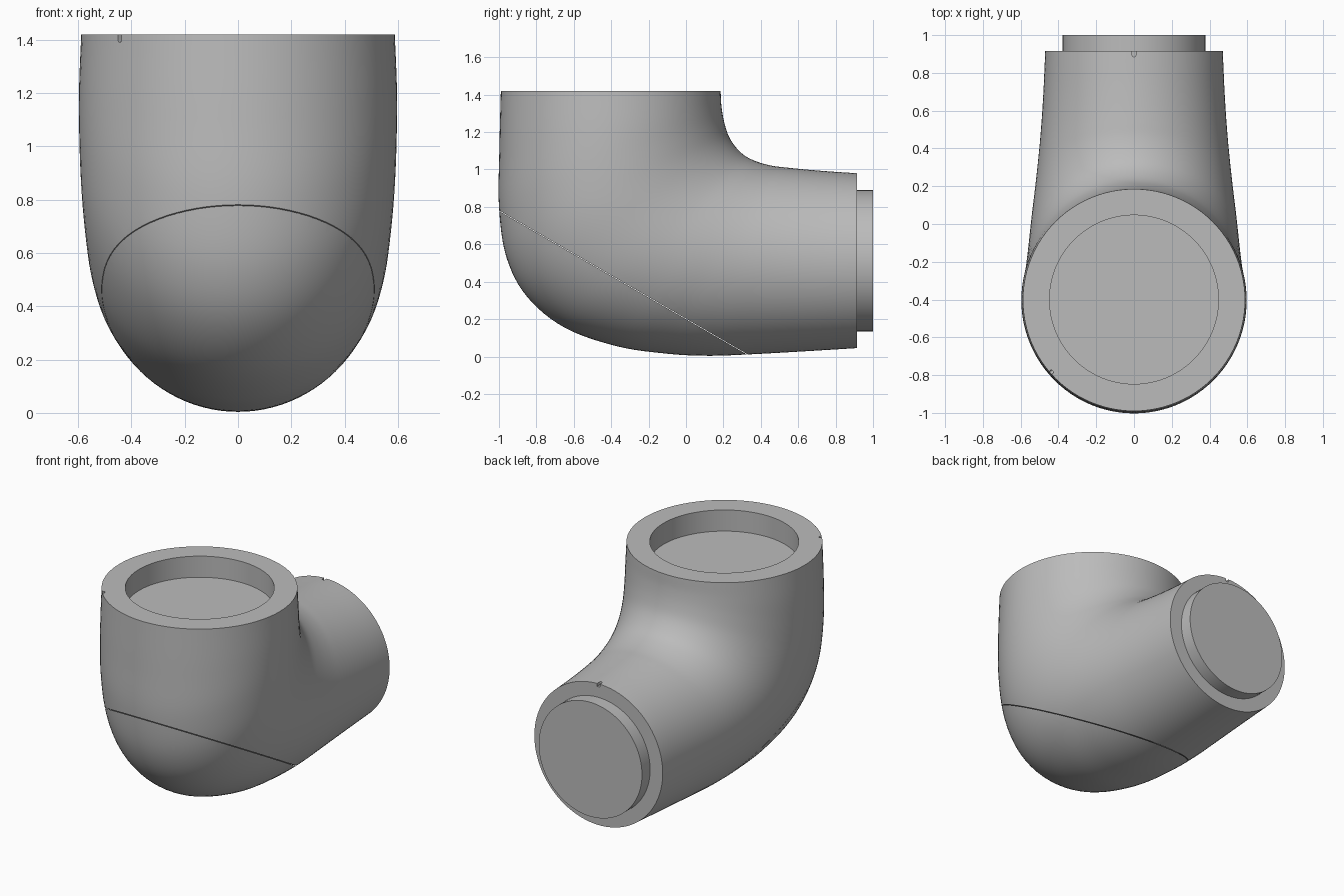
import bpy, bmesh, math
from mathutils import Vector, Matrix

cube = bpy.data.objects.get("Cube")
if cube:
    bpy.data.objects.remove(cube, do_unlink=True)

SEG, STEPS = 96, 6

grey = bpy.data.materials.new("plain_grey")
grey.use_nodes = True
grey.diffuse_color = (0.5, 0.5, 0.5, 1)
grey.node_tree.nodes["Principled BSDF"].inputs["Base Color"].default_value = (0.5, 0.5, 0.5, 1)

# Elbow sections: heel point (y, z), throat point (y, z), half width
SECTIONS = [
    (-.99, 1.42, .185, 1.42, .588),
    (-.998, 1.10, .19, 1.335, .596),
    (-1.0, .80, .205, 1.25, .595),
    (-.96, .53, .23, 1.175, .588),
    (-.85, .32, .27, 1.115, .576),
    (-.65, .155, .32, 1.07, .562),
    (-.37, .055, .385, 1.04, .544),
    (-.10, .015, .46, 1.02, .524),
    (.12, .004, .54, 1.01, .508),
    (.35, .012, .64, 1.0, .493),
    (.62, .027, .76, .99, .48),
    (.915, .045, .915, .98, .47),
]


def smooth_path(points):
    """Catmull-Rom through the section values."""
    pts = [Vector(p) for p in points]
    pts = [pts[0] * 2 - pts[1]] + pts + [pts[-1] * 2 - pts[-2]]
    out = []
    for a, b, c, d in zip(pts, pts[1:], pts[2:], pts[3:]):
        for i in range(STEPS):
            t = i / STEPS
            out.append(0.5 * (2 * b + (c - a) * t + (2 * a - 5 * b + 4 * c - d) * t * t
                              + (3 * b - a - 3 * c + d) * t ** 3))
    return out + [pts[-2]]


def add_ring(bm, section):
    heel, throat = Vector((0, *section[:2])), Vector((0, *section[2:4]))
    mid, arm = (heel + throat) / 2, (heel - throat) / 2
    side = Vector((section[4], 0, 0))
    angles = [2 * math.pi * i / SEG for i in range(SEG)]
    return [bm.verts.new(mid + arm * math.cos(a) + side * math.sin(a)) for a in angles]


def make_object(name, bm):
    bmesh.ops.recalc_face_normals(bm, faces=bm.faces)
    mesh = bpy.data.meshes.new(name)
    bm.to_mesh(mesh)
    bm.free()
    mesh.materials.append(grey)
    obj = bpy.data.objects.new(name, mesh)
    bpy.context.collection.objects.link(obj)
    return obj


def activate(obj):
    bpy.ops.object.select_all(action='DESELECT')
    obj.select_set(True)
    bpy.context.view_layer.objects.active = obj


# Whole solid: socket recess, bent shell, then spigot
def elbow_solid():
    recess = [(-.847, z, .047, z, .447) for z in (1.28, 1.42)]
    spigot = [(y, .134, y, .89, .378) for y in (.915, 1.0)]
    bm = bmesh.new()
    rings = [add_ring(bm, s) for s in recess + smooth_path(SECTIONS) + spigot]
    for r, s in zip(rings, rings[1:]):
        for i in range(SEG):
            j = (i + 1) % SEG
            bm.faces.new((r[i], r[j], s[j], s[i]))
    bm.faces.new(rings[0])
    bm.faces.new(rings[-1])
    return bm


# The seam plane splits the heel from the rest, leaving a hairline joint
def split_part(name, keep_above):
    bm = elbow_solid()
    normal = Vector((0, .77, 1.33)).normalized()
    shift = .0015 if keep_above else -.0015
    cut = bmesh.ops.bisect_plane(
        bm, geom=bm.verts[:] + bm.edges[:] + bm.faces[:], dist=1e-5,
        plane_co=Vector((0, -1, .78)) + normal * shift, plane_no=normal,
        clear_inner=keep_above, clear_outer=not keep_above)
    edges = [e for e in cut["geom_cut"] if isinstance(e, bmesh.types.BMEdge) and e.is_boundary]
    bmesh.ops.holes_fill(bm, edges=edges, sides=0)
    return make_object(name, bm)


# Small U-shaped index mark: out = away from the surface, up = open end
def notch_cutter(name, origin, out, up):
    out, up = Vector(out).normalized(), Vector(up)
    across = out.cross(up)
    r, depth = .010, .02
    shape = [(r, .02), (-r, .02)]
    for i in range(13):
        a = math.pi + math.pi * i / 12
        shape.append((r * math.cos(a), -.02 + r * math.sin(a)))
    bm = bmesh.new()
    verts = [bm.verts.new(Vector(origin) + across * u + up * v - out * depth) for u, v in shape]
    face = bm.faces.new(verts)
    grown = bmesh.ops.extrude_face_region(bm, geom=[face])
    moved = [v for v in grown["geom"] if isinstance(v, bmesh.types.BMVert)]
    bmesh.ops.translate(bm, verts=moved, vec=out * depth * 3)
    cutter = make_object(name, bm)
    cutter.hide_render = True
    return cutter


body = split_part("elbow_body", True)
heel = split_part("heel_cap", False)

k = .588 * math.sqrt(.5)
cutters = [
    notch_cutter("socket_notch_cutter", (-.03 - k, -.375 - k, 1.42), (-1, -.8, 0), (0, 0, 1)),
    notch_cutter("spigot_notch_cutter", (0, .915, .98), (0, 0, 1), (0, 1, 0)),
]
activate(body)
for cutter in cutters:
    mod = body.modifiers.new("notch", 'BOOLEAN')
    mod.operation, mod.solver, mod.object = 'DIFFERENCE', 'EXACT', cutter
    bpy.ops.object.modifier_apply(modifier=mod.name)
    bpy.data.objects.remove(cutter, do_unlink=True)

for part in (body, heel):
    activate(part)
    bpy.ops.object.shade_smooth_by_angle(angle=math.radians(30))
